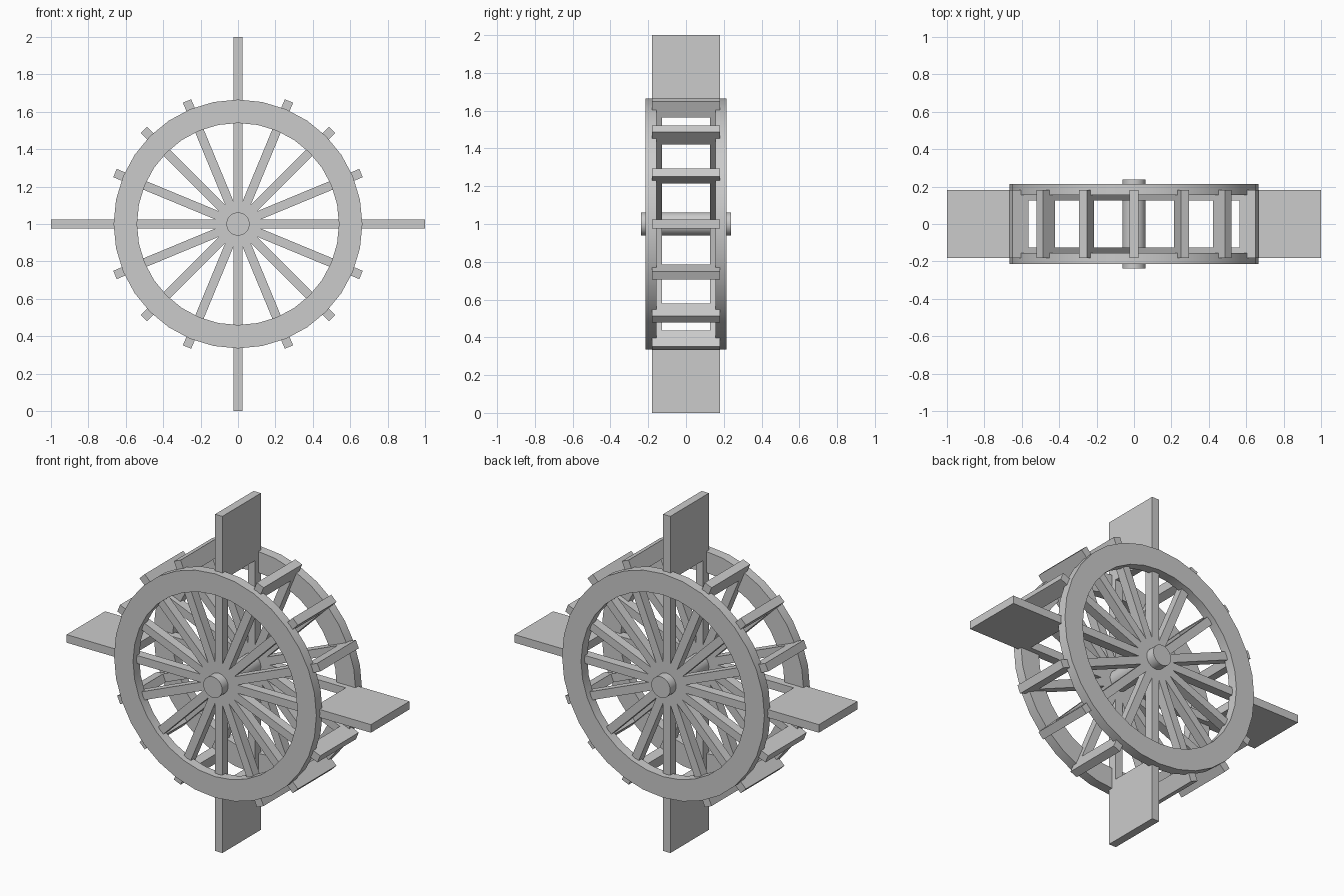
import bpy, bmesh, math
from mathutils import Matrix, Vector

if "Cube" in bpy.data.objects:
    bpy.data.objects.remove(bpy.data.objects["Cube"])

CENTRE = Matrix.Translation((0, 0, 1))
T = 0.048            # thickness of spokes and paddles


def finish(name, bm, smooth=False):
    bmesh.ops.recalc_face_normals(bm, faces=bm.faces)
    me = bpy.data.meshes.new(name)
    bm.to_mesh(me)
    bm.free()
    ob = bpy.data.objects.new(name, me)
    bpy.context.collection.objects.link(ob)
    if smooth:
        bpy.ops.object.select_all(action='DESELECT')
        ob.select_set(True)
        bpy.context.view_layer.objects.active = ob
        bpy.ops.object.shade_smooth_by_angle(angle=math.radians(30))
    return ob


def radial_box(name, angle, r0, r1, y0, y1):
    """Box running outward from the axle at the given angle."""
    bm = bmesh.new()
    m = (CENTRE @ Matrix.Rotation(-angle, 4, 'Y')
         @ Matrix.Translation(((r0 + r1) / 2, (y0 + y1) / 2, 0))
         @ Matrix.Diagonal((r1 - r0, y1 - y0, T, 1)))
    bmesh.ops.create_cube(bm, size=1, matrix=m)
    return finish(name, bm)


def lathe(name, profile, steps):
    """Spin a closed (radius, y) profile around the axle line."""
    bm = bmesh.new()
    rings = []
    for i in range(steps):
        a = 2 * math.pi * i / steps
        rings.append([bm.verts.new(Vector((r * math.cos(a), y, 1 + r * math.sin(a))))
                      for r, y in profile])
    n = len(profile)
    for i in range(steps):
        p, q = rings[i], rings[(i + 1) % steps]
        for j in range(n):
            k = (j + 1) % n
            bm.faces.new((p[j], p[k], q[k], q[j]))
    return finish(name, bm, True)


# Two flat rims
for side, s in (("front", -1), ("back", 1)):
    lathe(side + "_rim", [(0.54, s * 0.156), (0.665, s * 0.156),
                          (0.665, s * 0.214), (0.54, s * 0.214)], 32)

# Axle through both sides
bm = bmesh.new()
bmesh.ops.create_cone(bm, cap_ends=True, segments=32, radius1=0.062, radius2=0.062,
                      depth=0.474, matrix=CENTRE @ Matrix.Rotation(math.pi / 2, 4, 'X'))
finish("axle", bm, True)

# Spokes on each side, and paddles across; every fourth paddle is long
for i in range(16):
    a = i * math.pi / 8
    radial_box("front_spoke", a, 0.03, 0.64, -0.181, -0.126)
    radial_box("back_spoke", a, 0.03, 0.64, 0.126, 0.181)
    long = i % 4 == 0
    radial_box("long_paddle" if long else "short_paddle", a, 0.62,
               1.0 if long else 0.712, -0.181, 0.181)
